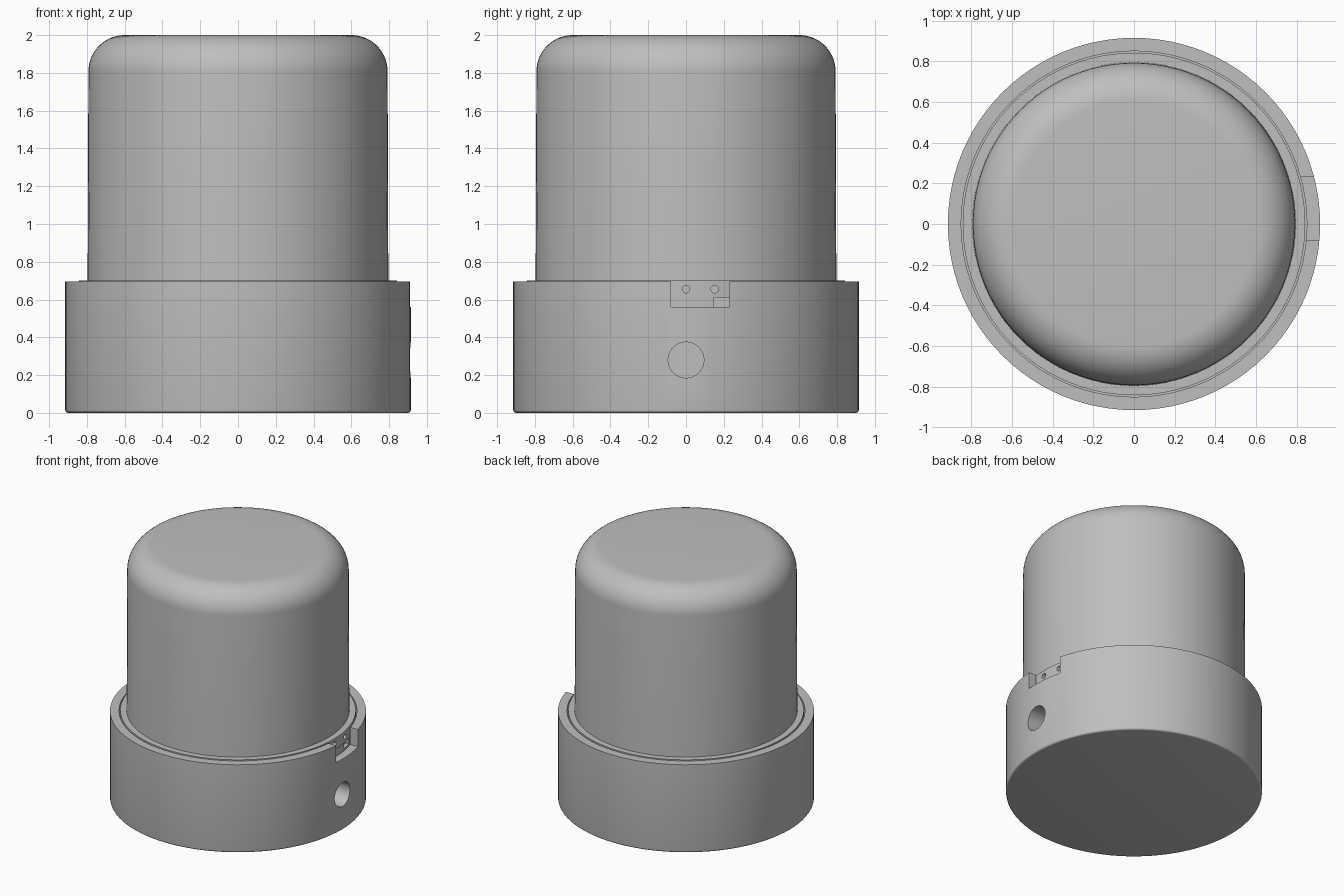
import bpy
import bmesh
import math
from mathutils import Matrix, Vector

cube = bpy.data.objects.get("Cube")
if cube:
    bpy.data.objects.remove(cube, do_unlink=True)

grey = bpy.data.materials.new("plain grey")
grey.use_nodes = True
colour = (0.52, 0.52, 0.52, 1)
grey.diffuse_color = colour
grey.node_tree.nodes["Principled BSDF"].inputs["Base Color"].default_value = colour


def finish(name, bm):
    bmesh.ops.recalc_face_normals(bm, faces=bm.faces)
    mesh = bpy.data.meshes.new(name)
    bm.to_mesh(mesh)
    bm.free()
    mesh.materials.append(grey)
    obj = bpy.data.objects.new(name, mesh)
    bpy.context.collection.objects.link(obj)
    return obj


def lathe(name, profile, steps=96):
    """Turn an (r, z) profile that starts and ends on the axis."""
    bm = bmesh.new()
    verts = [bm.verts.new((r, 0, z)) for r, z in profile]
    edges = [bm.edges.new(pair) for pair in zip(verts, verts[1:])]
    bmesh.ops.spin(bm, geom=verts + edges, cent=(0, 0, 0), axis=(0, 0, 1),
                   angle=math.tau, steps=steps, use_duplicate=False)
    bmesh.ops.remove_doubles(bm, verts=bm.verts, dist=0.0001)
    return finish(name, bm)


def arc(cr, cz, radius, start, end, n):
    angles = [math.radians(start + (end - start) * i / n) for i in range(n + 1)]
    return [(cr + radius * math.cos(a), cz + radius * math.sin(a)) for a in angles]


def box(low, high):
    low, high = Vector(low), Vector(high)
    bm = bmesh.new()
    bmesh.ops.create_cube(bm, size=1, matrix=Matrix.Translation((low + high) / 2)
                          @ Matrix.Diagonal((high - low).to_4d()))
    return finish("box_cutter", bm)


def drill(x0, x1, y, z, radius):
    bm = bmesh.new()
    place = Matrix.Translation(((x0 + x1) / 2, y, z)) @ Matrix.Rotation(math.pi / 2, 4, "Y")
    bmesh.ops.create_cone(bm, cap_ends=True, segments=32, radius1=radius,
                          radius2=radius, depth=x1 - x0, matrix=place)
    return finish("drill_cutter", bm)


def cut(obj, cutters):
    bpy.context.view_layer.objects.active = obj
    for cutter in cutters:
        mod = obj.modifiers.new("cut", "BOOLEAN")
        mod.operation = "DIFFERENCE"
        mod.solver = "EXACT"
        mod.object = cutter
        bpy.ops.object.modifier_apply(modifier=mod.name)
        bpy.data.objects.remove(cutter, do_unlink=True)


# Base cup with a rounded lower edge, a cable hole and a connector notch
base = lathe("base", [(0, 0)] + arc(0.9, 0.015, 0.015, -90, 0, 4)
             + [(0.915, 0.695), (0.85, 0.695), (0.85, 0.5), (0, 0.5)])
cut(base, [drill(0.6, 1, 0, 0.28, 0.095),
           box((0.7, -0.08, 0.56), (1, 0.23, 0.8))])

# Inner collar with two pin holes and a small slot below them
collar = lathe("collar", [(0, 0.5), (0.836, 0.5), (0.836, 0.61), (0.842, 0.61),
                          (0.842, 0.7), (0, 0.7)])
cut(collar, [drill(0.77, 1, y, 0.655, 0.02) for y in (0, 0.152)]
    + [box((0.78, 0.145, 0.56), (1, 0.23, 0.61))])

# Domed cover with a flat top and wide fillet
dome = lathe("dome", [(0, 0.69), (0.796, 0.69)]
             + arc(0.6, 1.808, 0.192, 0, 90, 14) + [(0, 2)])

for obj in (base, collar, dome):
    bpy.ops.object.select_all(action="DESELECT")
    obj.select_set(True)
    bpy.context.view_layer.objects.active = obj
    bpy.ops.object.shade_smooth_by_angle(angle=math.radians(35))
